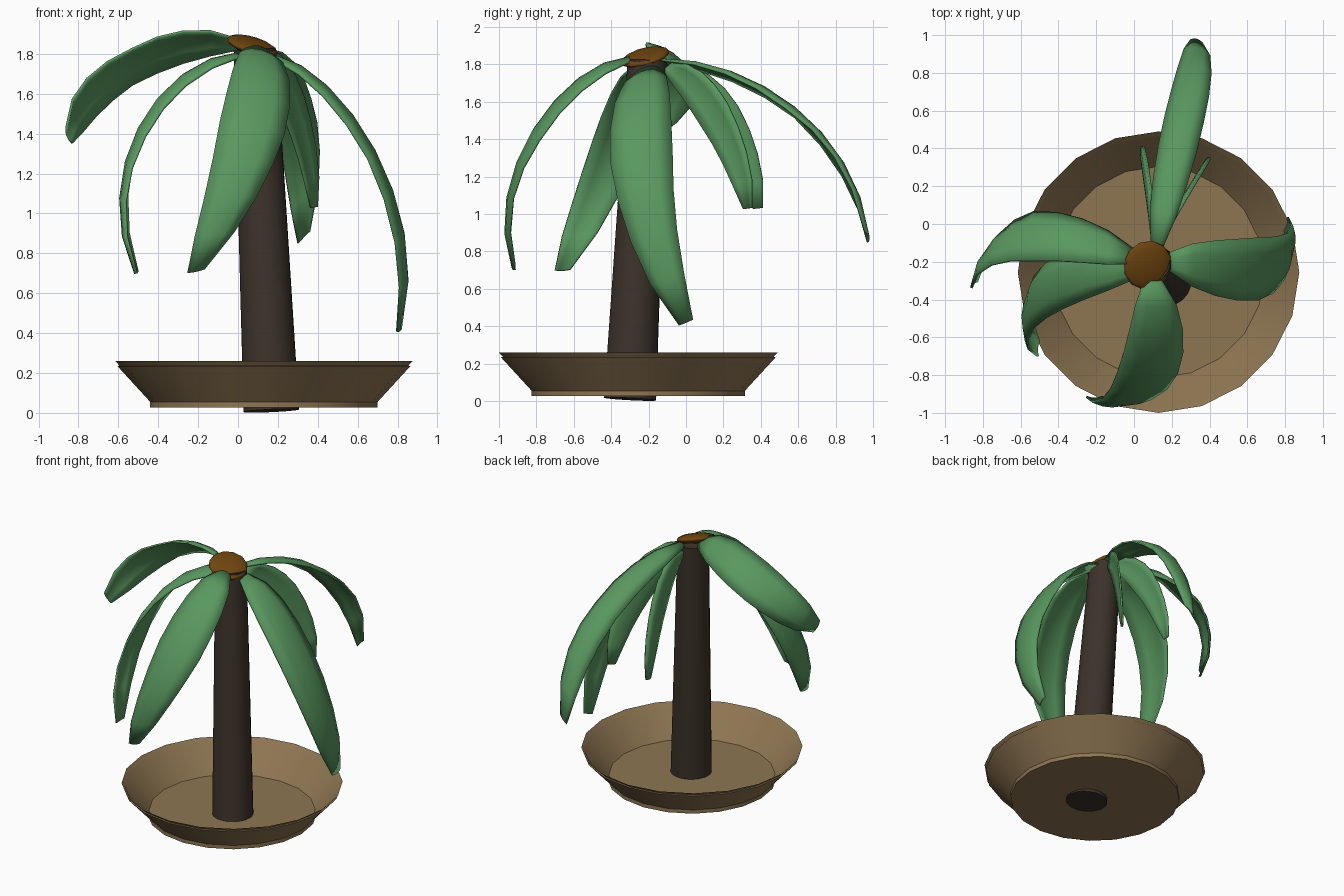
import bpy, bmesh, math
from mathutils import Vector

if "Cube" in bpy.data.objects:
    bpy.data.objects.remove(bpy.data.objects["Cube"])


def material(name, rgb):
    m = bpy.data.materials.new(name)
    m.diffuse_color = (*rgb, 1)
    m.use_nodes = True
    m.node_tree.nodes["Principled BSDF"].inputs["Base Color"].default_value = m.diffuse_color
    return m


GREEN = material("leaf_green", (0.10, 0.31, 0.115))
BARK = material("bark_brown", (0.045, 0.032, 0.023))
CLAY = material("clay_tan", (0.27, 0.18, 0.085))
NUT = material("cap_brown", (0.16, 0.06, 0.005))


def make(name, bm, mat, angle=30):
    bmesh.ops.recalc_face_normals(bm, faces=bm.faces)
    me = bpy.data.meshes.new(name)
    bm.to_mesh(me)
    bm.free()
    ob = bpy.data.objects.new(name, me)
    bpy.context.collection.objects.link(ob)
    me.materials.append(mat)
    bpy.ops.object.select_all(action='DESELECT')
    ob.select_set(True)
    bpy.context.view_layer.objects.active = ob
    bpy.ops.object.shade_smooth_by_angle(angle=math.radians(angle))
    return ob


# Shallow dish: lathed profile with 20 sides
bm = bmesh.new()
profile = [(0.57, 0.027), (0.57, 0.055), (0.735, 0.235), (0.722, 0.237),
           (0.745, 0.26), (0.56, 0.056)]
rings = []
for r, z in profile:
    rings.append([bm.verts.new((r * math.cos(i * math.tau / 20), r * math.sin(i * math.tau / 20), z))
                  for i in range(20)])
for a, b in zip(rings, rings[1:]):
    for i in range(20):
        j = (i + 1) % 20
        bm.faces.new((a[i], a[j], b[j], b[i]))
bm.faces.new(rings[0])
bm.faces.new(rings[-1])
dish = make("dish", bm, CLAY)
dish.location = (0.13, -0.255, 0)

# Leaning, tapered trunk
base, top = Vector((0.167, -0.299, 0.011)), Vector((0.085, -0.205, 1.82))
bm = bmesh.new()
bmesh.ops.create_cone(bm, cap_ends=True, segments=20, radius1=0.14, radius2=0.107,
                      depth=(top - base).length)
trunk = make("trunk", bm, BARK)
trunk.rotation_euler = (top - base).to_track_quat('Z', 'Y').to_euler()
trunk.location = (base + top) / 2

# Flattened crown cap
bm = bmesh.new()
bmesh.ops.create_uvsphere(bm, u_segments=12, v_segments=8, radius=0.133)
crown = make("crown_cap", bm, NUT, 40)
crown.scale = (1, 1, 0.26)
crown.rotation_euler = Vector((0.3, -0.25, 1)).to_track_quat('Z', 'Y').to_euler()
crown.location = (0.072, -0.218, 1.84)

WIDTHS = [0.3, 0.68, 0.88, 0.98, 1.0, 0.96, 0.86, 0.68, 0.3]


def bezier(p, t):
    s = 1 - t
    return p[0] * s**3 + p[1] * 3 * s * s * t + p[2] * 3 * s * t * t + p[3] * t**3


# Drooping leaf: bezier midrib, full-width side vectors at middle and tip, arched across
def leaf(name, pts, side_mid, side_tip, bow=0.035):
    p = [Vector(q) for q in pts]
    sm, st = Vector(side_mid), Vector(side_tip)
    bm = bmesh.new()
    rows, n = [], len(WIDTHS) - 1
    for k, w in enumerate(WIDTHS):
        t = k / n
        c = bezier(p, t)
        tangent = bezier(p, min(1, t + 0.02)) - bezier(p, max(0, t - 0.02))
        side = sm.lerp(st, max(0, t * 2 - 1)) * w
        normal = tangent.cross(side).normalized()
        if normal.dot(c - Vector((0.1, -0.22, 1.0))) < 0:
            normal.negate()
        rows.append([bm.verts.new(c + side * u / 2 + normal * bow * w * (0.5 - u * u))
                     for u in (-1, -0.5, 0, 0.5, 1)])
    for a, b in zip(rows, rows[1:]):
        for i in range(4):
            bm.faces.new((a[i], a[i + 1], b[i + 1], b[i]))
    ob = make(name, bm, GREEN, 45)
    mod = ob.modifiers.new("thickness", 'SOLIDIFY')
    mod.thickness = 0.012
    mod.offset = 0


leaf("leaf_back", [(0.12, -0.12, 1.82), (0.2, 0.35, 1.8), (0.36, 0.88, 1.45), (0.33, 0.97, 0.88)],
     (0.2, -0.05, 0.05), (0.2, -0.05, 0.2))
leaf("leaf_left", [(0.0, -0.17, 1.85), (-0.35, -0.02, 1.92), (-0.8, 0.03, 1.66), (-0.85, -0.32, 1.39)],
     (0, 0.26, -0.18), (0.1, 0.12, -0.26))
leaf("leaf_front_left", [(0.02, -0.24, 1.8), (-0.4, -0.25, 1.75), (-0.72, -0.4, 1.2), (-0.51, -0.66, 0.7)],
     (0, 0.29, 0.05), (0.02, 0.27, 0.02))
leaf("leaf_front", [(0.1, -0.3, 1.83), (0.17, -0.65, 1.78), (0.06, -1.08, 1.2), (-0.21, -0.92, 0.71)],
     (0.32, 0, -0.07), (0.28, 0, 0.07))
leaf("leaf_right", [(0.19, -0.2, 1.78), (0.5, -0.25, 1.7), (0.95, -0.32, 1.05), (0.81, 0.0, 0.42)],
     (0, 0.33, 0.05), (0.05, 0.24, 0.1))
leaf("leaf_back_inner_left", [(0.1, -0.1, 1.78), (0.09, 0.1, 1.75), (0.05, 0.32, 1.4), (0.04, 0.385, 1.03)],
     (0, 0.17, 0.09), (0, 0.17, 0.02), 0.015)
leaf("leaf_back_inner_right", [(0.14, -0.1, 1.79), (0.2, 0.05, 1.75), (0.36, 0.28, 1.4), (0.38, 0.33, 1.03)],
     (0.09, 0.14, 0.12), (0.1, 0.15, 0.02), 0.015)
